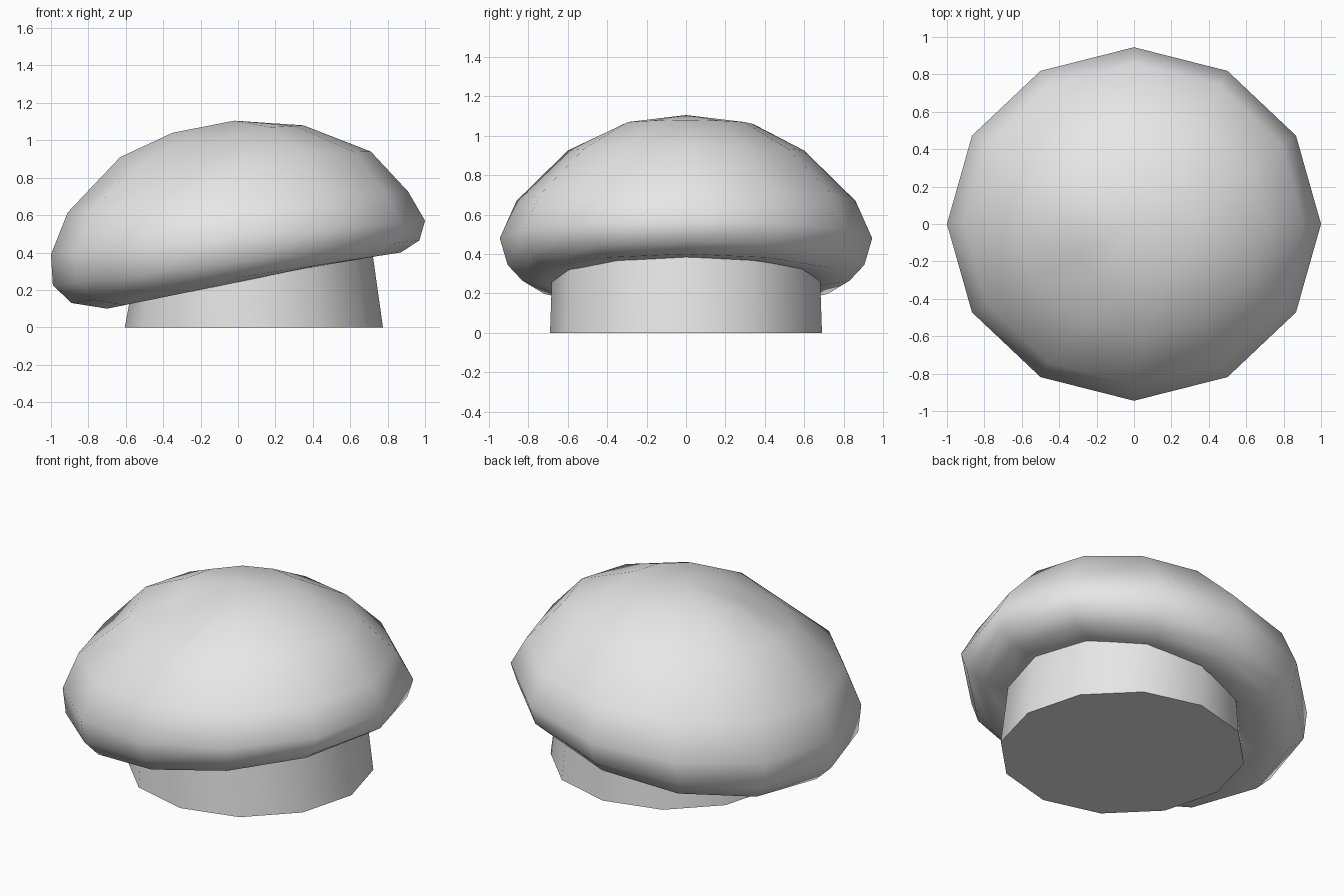
import bpy, bmesh, math

if "Cube" in bpy.data.objects:
    bpy.data.objects.remove(bpy.data.objects["Cube"])

grey = bpy.data.materials.new("light_grey")
grey.diffuse_color = (0.8, 0.8, 0.8, 1)
grey.use_nodes = True
grey.node_tree.nodes["Principled BSDF"].inputs["Base Color"].default_value = grey.diffuse_color
N = 12


def loft(name, rings, bottom, apex=None):
    """Stack 12-sided rings of vertices, close them and shade smooth by angle."""
    bm = bmesh.new()
    loops = [[bm.verts.new(p) for p in ring] for ring in rings]
    for a, b in zip(loops, loops[1:]):
        for i in range(N):
            j = (i + 1) % N
            bm.faces.new((a[i], a[j], b[j], b[i]))
    if bottom:
        bm.faces.new(loops[0][::-1])
    if apex:
        tip = bm.verts.new(apex)
        for i in range(N):
            bm.faces.new((loops[-1][i], loops[-1][(i + 1) % N], tip))
    bmesh.ops.recalc_face_normals(bm, faces=bm.faces[:])
    me = bpy.data.meshes.new(name)
    bm.to_mesh(me)
    bm.free()
    me.materials.append(grey)
    ob = bpy.data.objects.new(name, me)
    bpy.context.collection.objects.link(ob)
    bpy.context.view_layer.objects.active = ob
    for o in bpy.context.selected_objects:
        o.select_set(False)
    ob.select_set(True)
    bpy.ops.object.shade_smooth_by_angle(angle=math.radians(50))


def ring(cx, rx, ry, z, tilt):
    pts = []
    for i in range(N):
        a = 2 * math.pi * i / N
        pts.append([cx + rx * math.cos(a), ry * math.sin(a), z + tilt * math.cos(a)])
    return pts


# Cap: each ring is (centre x, x radius, y radius, mean height, rise to the right)
cap = [ring(*r) for r in (
    (0.02, 0.55, 0.54, 0.31, 0.11),
    (-0.01, 0.69, 0.68, 0.24, 0.14),
    (-0.01, 0.88, 0.83, 0.265, 0.135),
    (-0.01, 0.98, 0.905, 0.345, 0.12),
    (0.0, 1.0, 0.945, 0.48, 0.09),
    (0.0, 0.91, 0.86, 0.67, 0.055),
    (0.04, 0.67, 0.60, 0.925, 0.015),
    (0.0, 0.35, 0.34, 1.06, 0.02),
)]
# Shallow dent at the front left of the crown
for k, i, drop in ((6, 7, 0.05), (6, 8, 0.06), (7, 7, 0.05), (7, 8, 0.06), (7, 9, 0.03)):
    cap[k][i][2] -= drop
loft("mushroom_cap", cap, False, (-0.02, 0, 1.105))

# Stem: slightly tapered, its top sloping up to meet the cap
stem = [ring(0.085, 0.69, 0.69, 0, 0), ring(0.075, 0.645, 0.68, 0.29, 0.10)]
loft("mushroom_stem", stem, True, (0.05, 0, 0.35))
